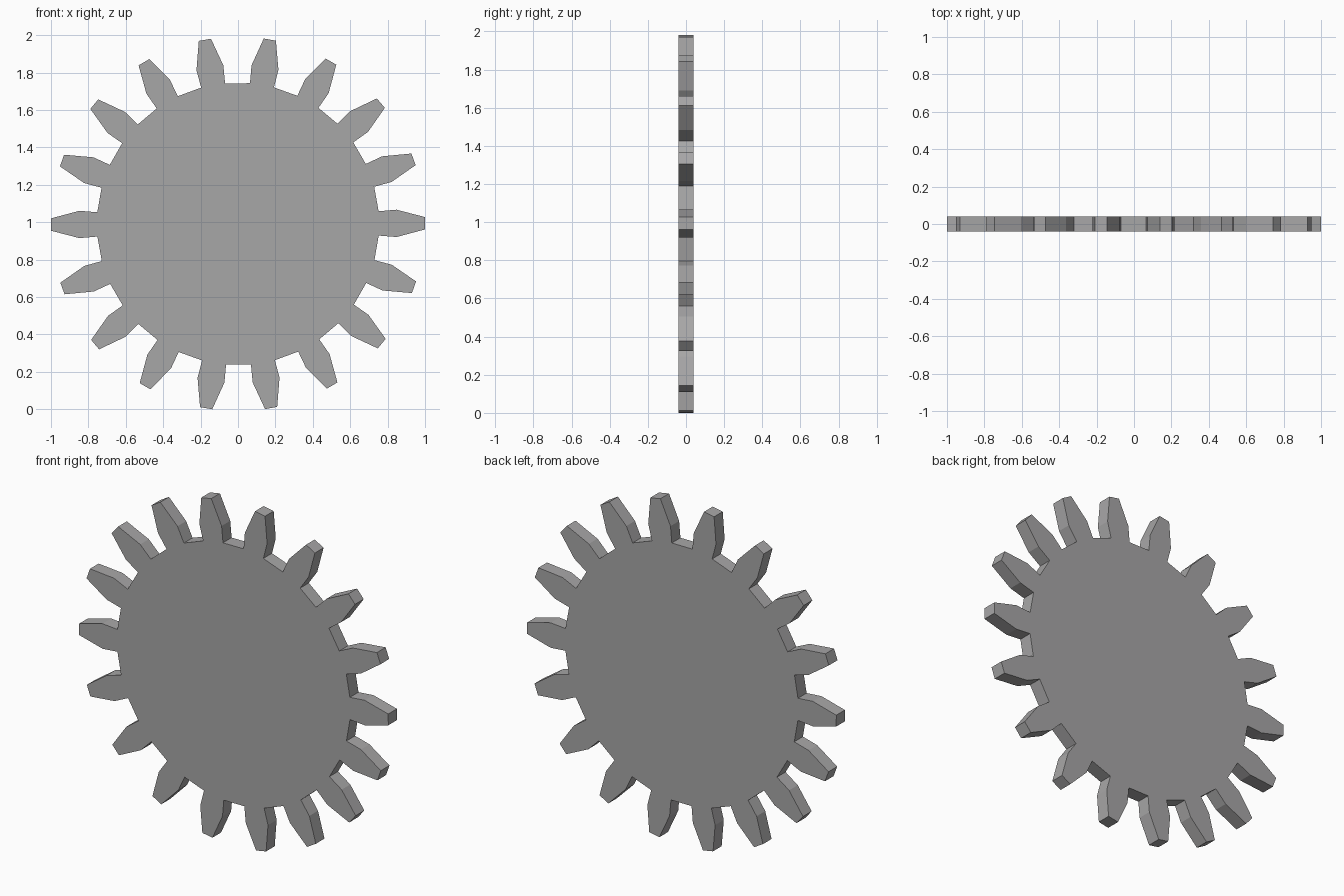
import bpy, bmesh, math

if "Cube" in bpy.data.objects:
    bpy.data.objects.remove(bpy.data.objects["Cube"])

TEETH = 18
THICK = 0.08
CENTRE_Z = 0.991
TWIST = math.radians(0.2)

# half tooth: (distance along the tooth axis, half width) from root to tip
HALF_TOOTH = [(0.752, 0.065), (0.848, 0.073), (1.0, 0.033)]
TOOTH = [(r, -w) for r, w in HALF_TOOTH] + [(r, w) for r, w in reversed(HALF_TOOTH)]

steel = bpy.data.materials.new("steel grey")
steel.diffuse_color = (0.39, 0.385, 0.388, 1)
steel.use_nodes = True
steel.node_tree.nodes["Principled BSDF"].inputs["Base Color"].default_value = steel.diffuse_color

# gear outline: one tooth profile repeated around the centre
bm = bmesh.new()
outline = []
for i in range(TEETH):
    a = 2 * math.pi * i / TEETH + TWIST
    c, s = math.cos(a), math.sin(a)
    for r, w in TOOTH:
        outline.append(bm.verts.new((r * c - w * s, -THICK / 2, CENTRE_Z + r * s + w * c)))
face = bm.faces.new(outline)

# thicken the outline into a flat plate
ext = bmesh.ops.extrude_face_region(bm, geom=[face], use_keep_orig=True)
moved = [v for v in ext["geom"] if isinstance(v, bmesh.types.BMVert)]
bmesh.ops.translate(bm, verts=moved, vec=(0, THICK, 0))
bmesh.ops.recalc_face_normals(bm, faces=bm.faces)

mesh = bpy.data.meshes.new("gear_wheel")
bm.to_mesh(mesh)
bm.free()
mesh.materials.append(steel)
gear = bpy.data.objects.new("gear_wheel", mesh)
bpy.context.collection.objects.link(gear)
